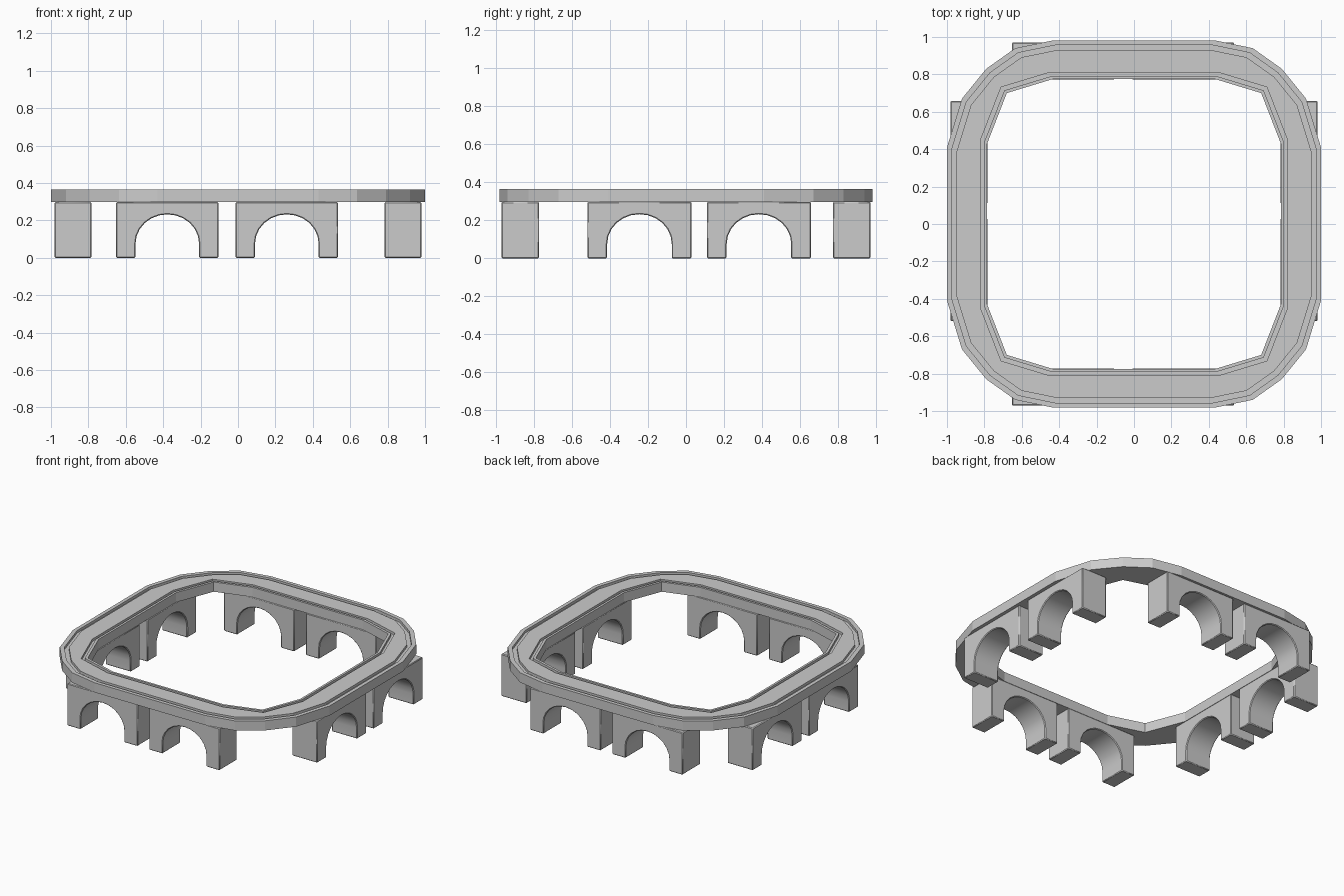
import bpy, bmesh, math
from mathutils import Matrix, Vector

if "Cube" in bpy.data.objects:
    bpy.data.objects.remove(bpy.data.objects["Cube"])


def finish(name, bm, angle):
    bmesh.ops.recalc_face_normals(bm, faces=bm.faces)
    me = bpy.data.meshes.new(name)
    bm.to_mesh(me)
    bm.free()
    ob = bpy.data.objects.new(name, me)
    bpy.context.collection.objects.link(ob)
    bpy.ops.object.select_all(action='DESELECT')
    ob.select_set(True)
    bpy.context.view_layer.objects.active = ob
    bpy.ops.object.shade_smooth_by_angle(angle=math.radians(angle))
    return ob


def four_corners(corner):
    """Mirror one corner (ordered counter-clockwise) into a closed loop."""
    flip = corner[::-1]
    return (corner + [(-x, y) for x, y in flip]
            + [(-x, -y) for x, y in corner] + [(x, -y) for x, y in flip])


# Ring: outer outline has four facets per corner, inner has two
outer = four_corners([(1, .41), (.92, .67), (.79, .83), (.635, .94), (.43, .982)])
inner = four_corners([(.785, .43), (.7325, .565), (.68, .70), (.555, .738), (.43, .776)])
BOTTOM, GROOVE, TOP = .297, .347, .365
section = [(outer, 1, BOTTOM), (outer, 1, TOP), (outer, .974, TOP),
           (outer, .974, GROOVE), (outer, .948, GROOVE), (outer, .948, TOP),
           (inner, 1.045, TOP), (inner, 1.045, GROOVE), (inner, 1.02, GROOVE),
           (inner, 1.02, TOP), (inner, 1, TOP), (inner, 1, BOTTOM)]
bm = bmesh.new()
loops = [[bm.verts.new((x * s, y * s, z)) for x, y in outline] for outline, s, z in section]
for a, b in zip(loops, loops[1:] + loops[:1]):
    n = len(a)
    for i in range(n):
        j = (i + 1) % n
        bm.faces.new((a[i], a[j], b[j], b[i]))
finish("top_ring", bm, 5)


# Arched supports
def arch(name, centre, depth_pos, along_y=False):
    half, hole, spring, crown, top, thick = .274, .17, .075, .232, .297, .198
    pts = [(-half, 0), (-half, top), (half, top), (half, 0), (hole, 0)]
    steps = 12
    for i in range(steps + 1):
        t = math.pi * i / steps
        pts.append((hole * math.cos(t), spring + (crown - spring) * math.sin(t)))
    pts.append((-hole, 0))
    bm = bmesh.new()
    face = bm.faces.new([bm.verts.new((x, -thick / 2, z)) for x, z in pts])
    ext = bmesh.ops.extrude_face_region(bm, geom=[face], use_keep_orig=True)
    moved = [g for g in ext["geom"] if isinstance(g, bmesh.types.BMVert)]
    bmesh.ops.translate(bm, verts=moved, vec=(0, thick, 0))
    if along_y:
        m = Matrix.Translation((depth_pos, centre, 0)) @ Matrix.Rotation(math.pi / 2, 4, 'Z')
    else:
        m = Matrix.Translation((centre, depth_pos, 0))
    bm.transform(m)
    ob = finish(name, bm, 30)
    bev = ob.modifiers.new("edge_softening", 'BEVEL')
    bev.width = .005
    bev.segments = 1
    bev.limit_method = 'ANGLE'
    bev.angle_limit = math.radians(60)


for label, s in (("front", -1), ("back", 1)):
    for k, c in enumerate((-.378, .261)):
        arch(f"{label}_arch_{k + 1}", c, s * .872)
for label, s in (("left", -1), ("right", 1)):
    for k, c in enumerate((-.245, .384)):
        arch(f"{label}_arch_{k + 1}", c, s * .882, True)
